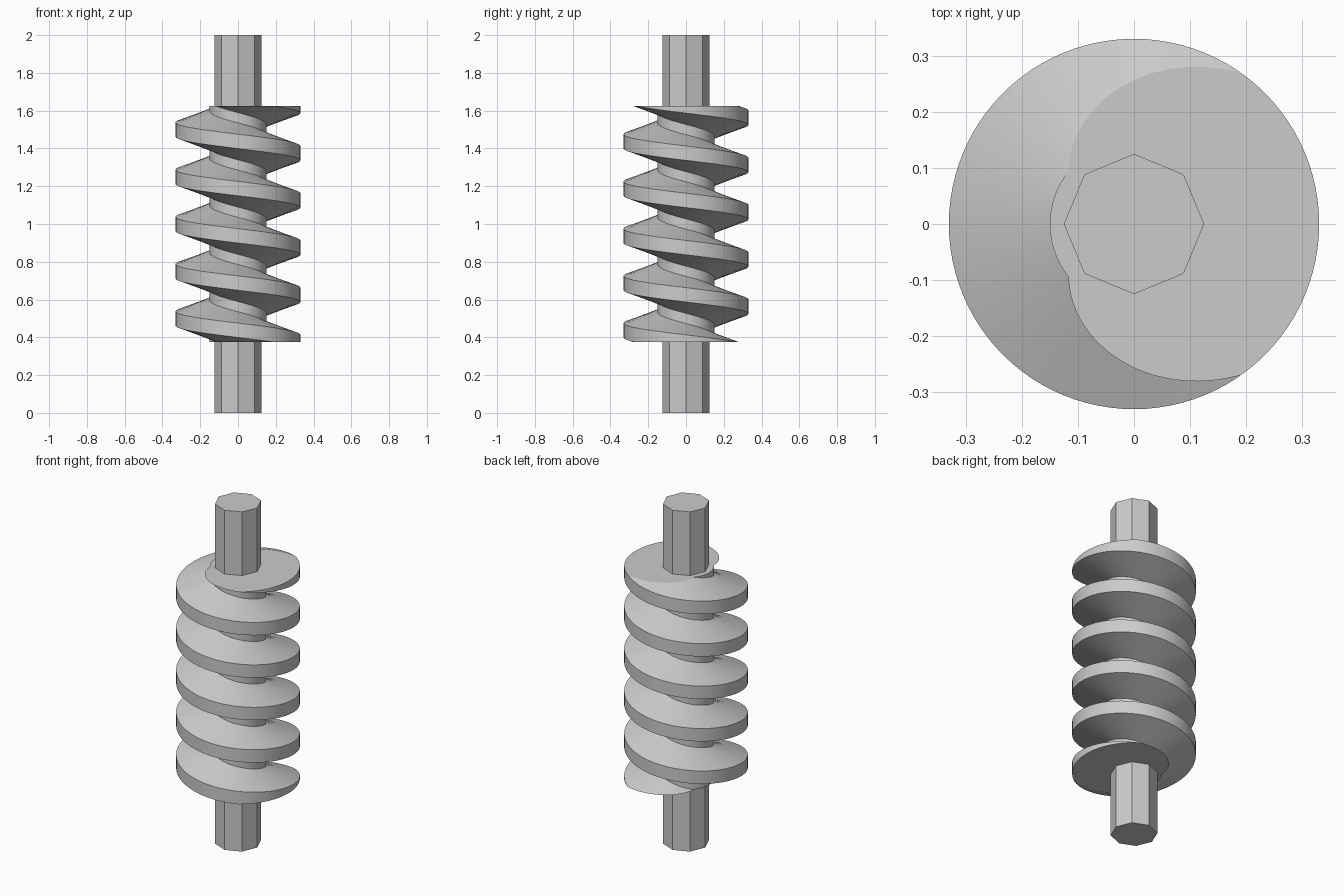
import bpy, bmesh, math

cube = bpy.data.objects.get("Cube")
if cube:
    bpy.data.objects.remove(cube, do_unlink=True)

PITCH, STEPS, TURNS = 0.25, 96, 10
BOTTOM, TOP = 0.375, 1.625
ROOT_R, CREST_R = 0.15, 0.33
ROOT_HALF, CREST_HALF = 0.098, 0.038

# Plain steel grey
grey = bpy.data.materials.new("steel_grey")
grey.use_nodes = True
grey.diffuse_color = (0.6, 0.6, 0.6, 1)
grey.node_tree.nodes["Principled BSDF"].inputs["Base Color"].default_value = (0.6, 0.6, 0.6, 1)


def finish(obj, angle):
    obj.data.materials.append(grey)
    bpy.ops.object.select_all(action='DESELECT')
    obj.select_set(True)
    bpy.context.view_layer.objects.active = obj
    bpy.ops.object.shade_smooth_by_angle(angle=math.radians(angle))


# Octagonal shaft, corners on the axes
bpy.ops.mesh.primitive_cylinder_add(vertices=8, radius=0.125, depth=2, location=(0, 0, 1))
shaft = bpy.context.object
shaft.name = "shaft"
finish(shaft, 15)

# Left-handed screw thread: tooth profile repeated up the axis and swept round
tooth = [(ROOT_R, -ROOT_HALF), (CREST_R, -CREST_HALF),
         (CREST_R, CREST_HALF), (ROOT_R, ROOT_HALF)]
bm = bmesh.new()
columns = []
for i in range(STEPS):
    a = math.tau * i / STEPS
    column = []
    for k in range(TURNS):
        for r, dz in tooth:
            z = BOTTOM + (k - 1) * PITCH - PITCH * i / STEPS + dz
            column.append(bm.verts.new((r * math.cos(a), r * math.sin(a), z)))
    columns.append(column)

# After a full turn the profile joins the tooth one pitch lower
for i in range(STEPS):
    shift = len(tooth) if i == STEPS - 1 else 0
    here, there = columns[i], columns[(i + 1) % STEPS]
    for c in range(shift, len(here) - 1):
        bm.faces.new((here[c], there[c - shift], there[c - shift + 1], here[c + 1]))

# Cut the ends flat and cap them
for z, direction in ((BOTTOM, -1), (TOP, 1)):
    geom = bm.verts[:] + bm.edges[:] + bm.faces[:]
    bmesh.ops.bisect_plane(bm, geom=geom, dist=1e-6, plane_co=(0, 0, z),
                           plane_no=(0, 0, direction), clear_outer=True)
    rim = [e for e in bm.edges if e.is_boundary
           and all(abs(v.co.z - z) < 1e-4 for v in e.verts)]
    bmesh.ops.holes_fill(bm, edges=rim, sides=0)
bmesh.ops.recalc_face_normals(bm, faces=bm.faces[:])

mesh = bpy.data.meshes.new("worm_thread")
bm.to_mesh(mesh)
bm.free()
thread = bpy.data.objects.new("worm_thread", mesh)
bpy.context.collection.objects.link(thread)
finish(thread, 15)
